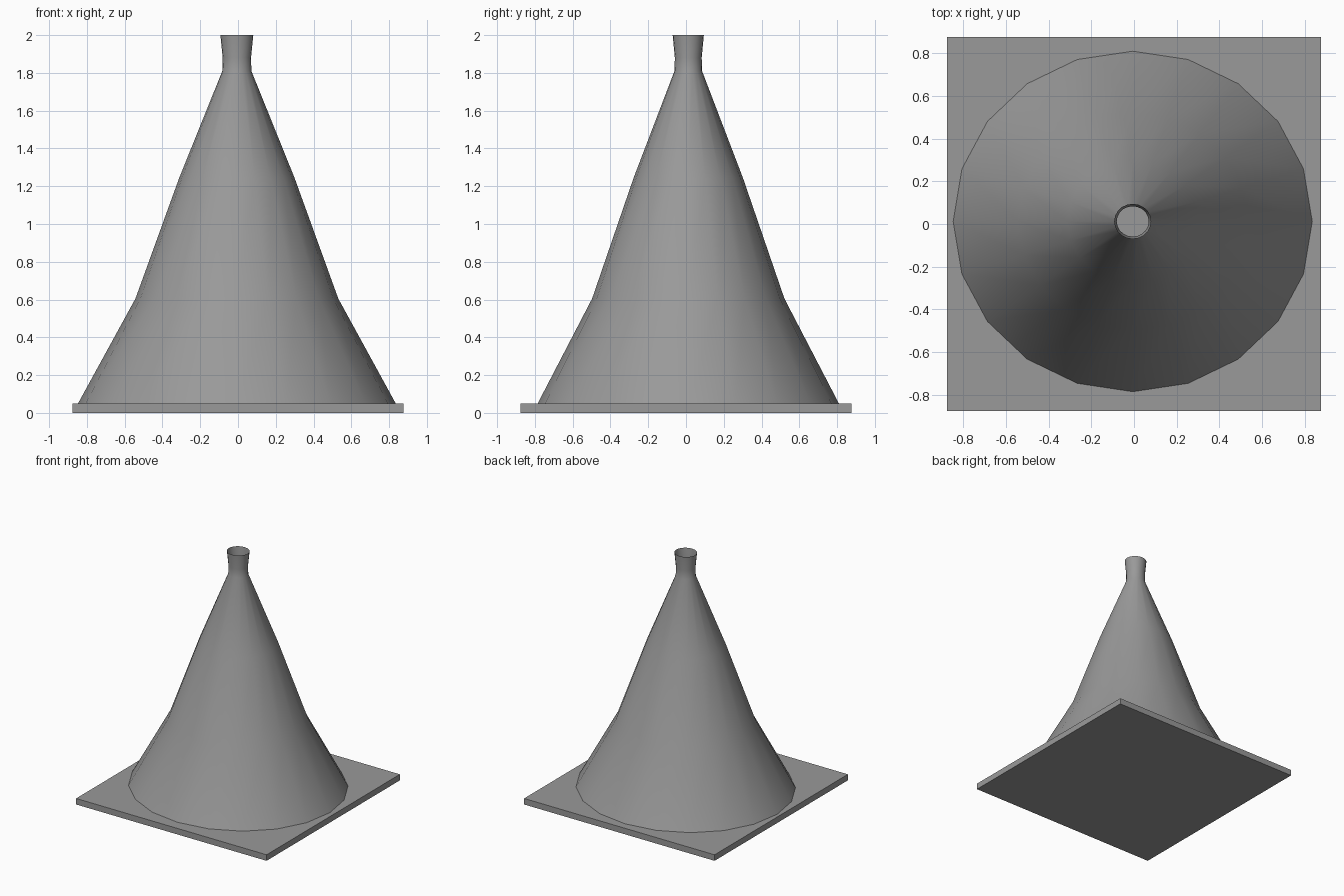
import bpy, bmesh, math

if "Cube" in bpy.data.objects:
    bpy.data.objects.remove(bpy.data.objects["Cube"])

SIDES = 20
CENTRE = (-0.006, 0.012)
Y_SQUASH = 0.948
# (radius along x, height) from foot to open rim
PROFILE = [(0.841, 0.05), (0.537, 0.605), (0.305, 1.245),
           (0.077, 1.81), (0.075, 1.88), (0.087, 2.0)]

# Dark grey shared by both parts
grey = bpy.data.materials.new("dark_grey")
grey.diffuse_color = (0.32, 0.32, 0.32, 1)
grey.use_nodes = True
grey.node_tree.nodes["Principled BSDF"].inputs["Base Color"].default_value = grey.diffuse_color


def add_object(name, bm):
    mesh = bpy.data.meshes.new(name)
    bm.to_mesh(mesh)
    bm.free()
    mesh.materials.append(grey)
    obj = bpy.data.objects.new(name, mesh)
    bpy.context.collection.objects.link(obj)
    return obj


# Square base plate
bm = bmesh.new()
bmesh.ops.create_cube(bm, size=1)
bmesh.ops.scale(bm, vec=(1.75, 1.75, 0.05), verts=bm.verts)
bmesh.ops.translate(bm, vec=(0, 0, 0.025), verts=bm.verts)
add_object("base_plate", bm)

# Hollow cone body with a flared open top
bm = bmesh.new()
rings = []
for r, z in PROFILE:
    ring = []
    for i in range(SIDES):
        a = 2 * math.pi * i / SIDES
        ring.append(bm.verts.new((CENTRE[0] + r * math.cos(a),
                                  CENTRE[1] + r * Y_SQUASH * math.sin(a), z)))
    rings.append(ring)
for low, high in zip(rings, rings[1:]):
    for i in range(SIDES):
        j = (i + 1) % SIDES
        face = bm.faces.new((low[i], low[j], high[j], high[i]))
        face.smooth = True
add_object("cone_body", bm)
